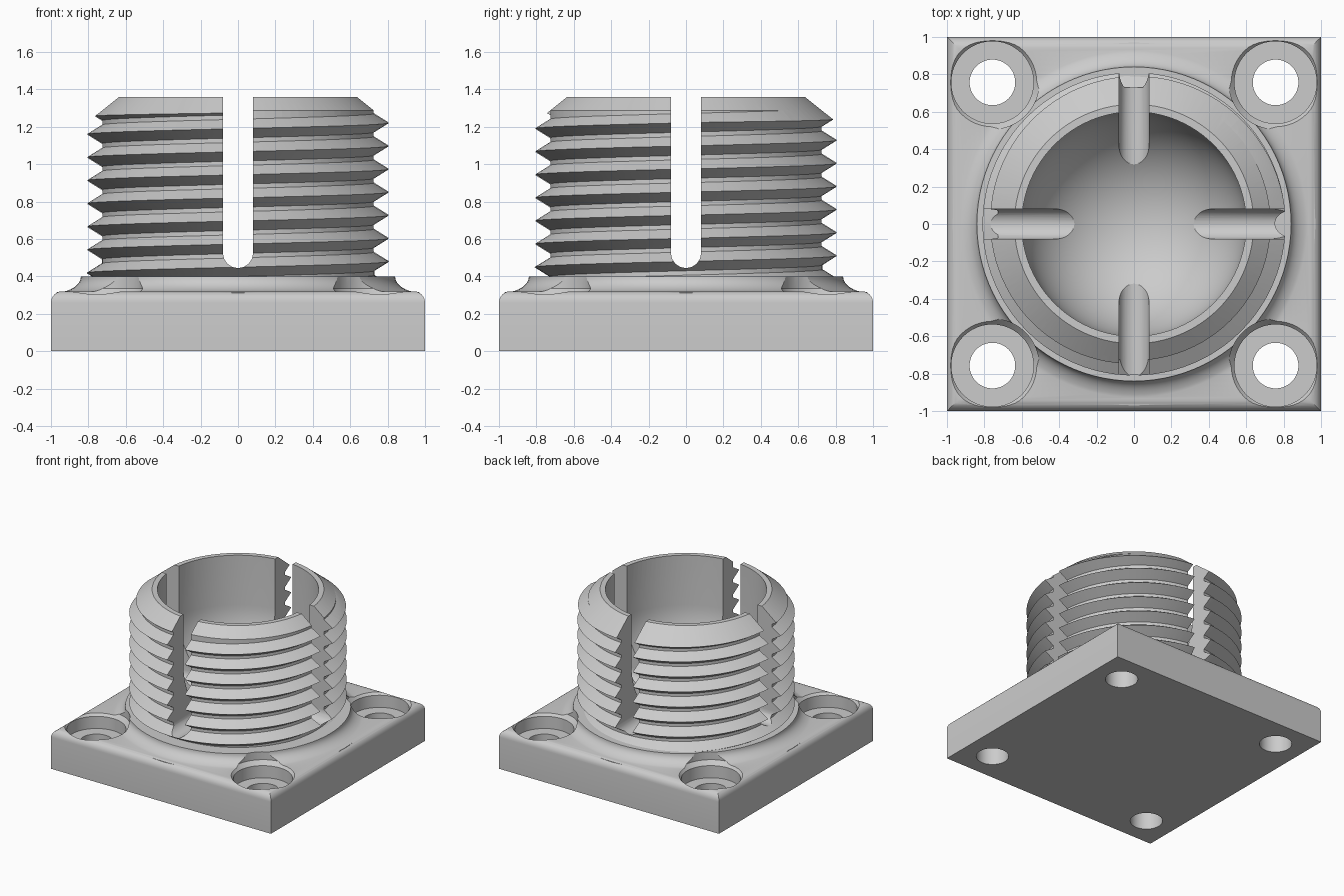
import bpy, bmesh, math
from mathutils import Matrix

SEGMENTS = 96
PITCH = 0.1235

if "Cube" in bpy.data.objects:
    bpy.data.objects.remove(bpy.data.objects["Cube"], do_unlink=True)

grey = bpy.data.materials.new("plain grey")
grey.use_nodes = True
grey.diffuse_color = (0.6, 0.6, 0.6, 1)
grey.node_tree.nodes["Principled BSDF"].inputs["Base Color"].default_value = (0.6, 0.6, 0.6, 1)


def finish(name, bm):
    bmesh.ops.recalc_face_normals(bm, faces=bm.faces)
    mesh = bpy.data.meshes.new(name)
    bm.to_mesh(mesh)
    bm.free()
    mesh.materials.append(grey)
    obj = bpy.data.objects.new(name, mesh)
    bpy.context.collection.objects.link(obj)
    return obj


def lathe(name, profile, centre=(0, 0), segments=SEGMENTS):
    """Revolve (radius, z) points, which start and end on the axis."""
    bm = bmesh.new()
    verts = [bm.verts.new((r, 0, z)) for r, z in profile]
    edges = [bm.edges.new(pair) for pair in zip(verts, verts[1:])]
    bmesh.ops.spin(bm, geom=verts + edges, cent=(0, 0, 0), axis=(0, 0, 1),
                   angle=math.tau, steps=segments, use_merge=True)
    bmesh.ops.remove_doubles(bm, verts=bm.verts, dist=1e-5)
    bmesh.ops.translate(bm, verts=bm.verts, vec=(*centre, 0))
    return finish(name, bm)


def combine(target, tool, operation):
    mod = target.modifiers.new("combine", 'BOOLEAN')
    mod.object, mod.operation, mod.solver = tool, operation, 'EXACT'
    bpy.context.view_layer.update()
    graph = bpy.context.evaluated_depsgraph_get()
    mesh = bpy.data.meshes.new_from_object(target.evaluated_get(graph))
    target.modifiers.clear()
    target.data = mesh
    bpy.data.objects.remove(tool, do_unlink=True)


def arc(cx, cz, rx, rz, start, end, steps):
    angles = [math.radians(start + (end - start) * i / steps) for i in range(steps + 1)]
    return [(cx + rx * math.cos(a), cz + rz * math.sin(a)) for a in angles]


def thread_ridge():
    """Sharp V ridge swept up a right-handed helix."""
    section = [(0.68, -0.05), (0.73, -0.05), (0.81, 0), (0.73, 0.05), (0.68, 0.05)]
    bm = bmesh.new()
    rings = []
    for i in range(SEGMENTS * 8 + 1):
        turn = i / SEGMENTS - 1.25
        a = turn * math.tau
        z = 0.48 + PITCH * turn
        rings.append([bm.verts.new((r * math.cos(a), r * math.sin(a), z + dz))
                      for r, dz in section])
    n = len(section)
    for low, high in zip(rings, rings[1:]):
        for j in range(n):
            k = (j + 1) % n
            bm.faces.new((low[j], low[k], high[k], high[j]))
    bm.faces.new(rings[0])
    bm.faces.new(rings[-1])
    return finish("thread_ridge", bm)


def slot_cutter(angle):
    """Round-bottomed prism through the whole sleeve."""
    outline = [(-0.08, 1.6)] + arc(0, 0.525, 0.08, 0.08, 180, 360, 16) + [(0.08, 1.6)]
    bm = bmesh.new()
    face = bm.faces.new([bm.verts.new((x, -1.2, z)) for x, z in outline])
    grown = bmesh.ops.extrude_face_region(bm, geom=[face])["geom"]
    bmesh.ops.translate(bm, vec=(0, 2.4, 0),
                        verts=[v for v in grown if isinstance(v, bmesh.types.BMVert)])
    bmesh.ops.rotate(bm, verts=bm.verts, matrix=Matrix.Rotation(angle, 3, 'Z'))
    return finish("slot_cutter", bm)


# Threaded sleeve with a conical lead-in at the top
sleeve = lathe("sleeve", [(0, 0.25), (0.73, 0.25), (0.73, 1.45), (0, 1.45)])
combine(sleeve, thread_ridge(), 'UNION')
envelope = lathe("envelope", [(0, 0.2), (0.9, 0.2), (0.9, 1.152), (0.64, 1.36), (0, 1.36)])
combine(sleeve, envelope, 'INTERSECT')

# Square flange with rounded top edges
bm = bmesh.new()
bmesh.ops.create_cube(bm, size=2)
bmesh.ops.scale(bm, verts=bm.verts, vec=(1, 1, 0.16))
bmesh.ops.translate(bm, verts=bm.verts, vec=(0, 0, 0.16))
top = [e for e in bm.edges if all(v.co.z > 0.3 for v in e.verts)]
bmesh.ops.bevel(bm, geom=top, offset=0.06, segments=6, profile=0.5, affect='EDGES')
body = finish("threaded_flange", bm)

# Flared collar where the sleeve meets the flange
flare = arc(0.97, 0.4, 0.13, 0.085, 270, 180, 10)
collar = lathe("collar", [(0, 0.1), (0.97, 0.1)] + flare + [(0, 0.4)])
combine(body, collar, 'UNION')
combine(body, sleeve, 'UNION')

# Bore with a hemispherical floor
bowl = arc(0, 0.953, 0.6, 0.6, 270, 360, 24)
bowl[0] = (0, 0.353)
combine(body, lathe("bore", bowl + [(0.6, 1.6), (0, 1.6)]), 'DIFFERENCE')

# Four slots, cut as two crossing prisms
for angle in (0, math.pi / 2):
    combine(body, slot_cutter(angle), 'DIFFERENCE')

# Counterbored screw holes in the corners
for x in (-0.757, 0.757):
    for y in (-0.757, 0.757):
        hole = lathe("screw_hole", [(0, -0.1), (0.122, -0.1), (0.122, 0.2), (0.22, 0.2),
                                    (0.22, 0.3), (0.25, 0.335), (0.25, 0.6), (0, 0.6)],
                     (x, y), 48)
        combine(body, hole, 'DIFFERENCE')

# Smooth the curves, keep the edges crisp
bpy.ops.object.select_all(action='DESELECT')
body.select_set(True)
bpy.context.view_layer.objects.active = body
bpy.ops.object.shade_smooth_by_angle(angle=math.radians(25))
